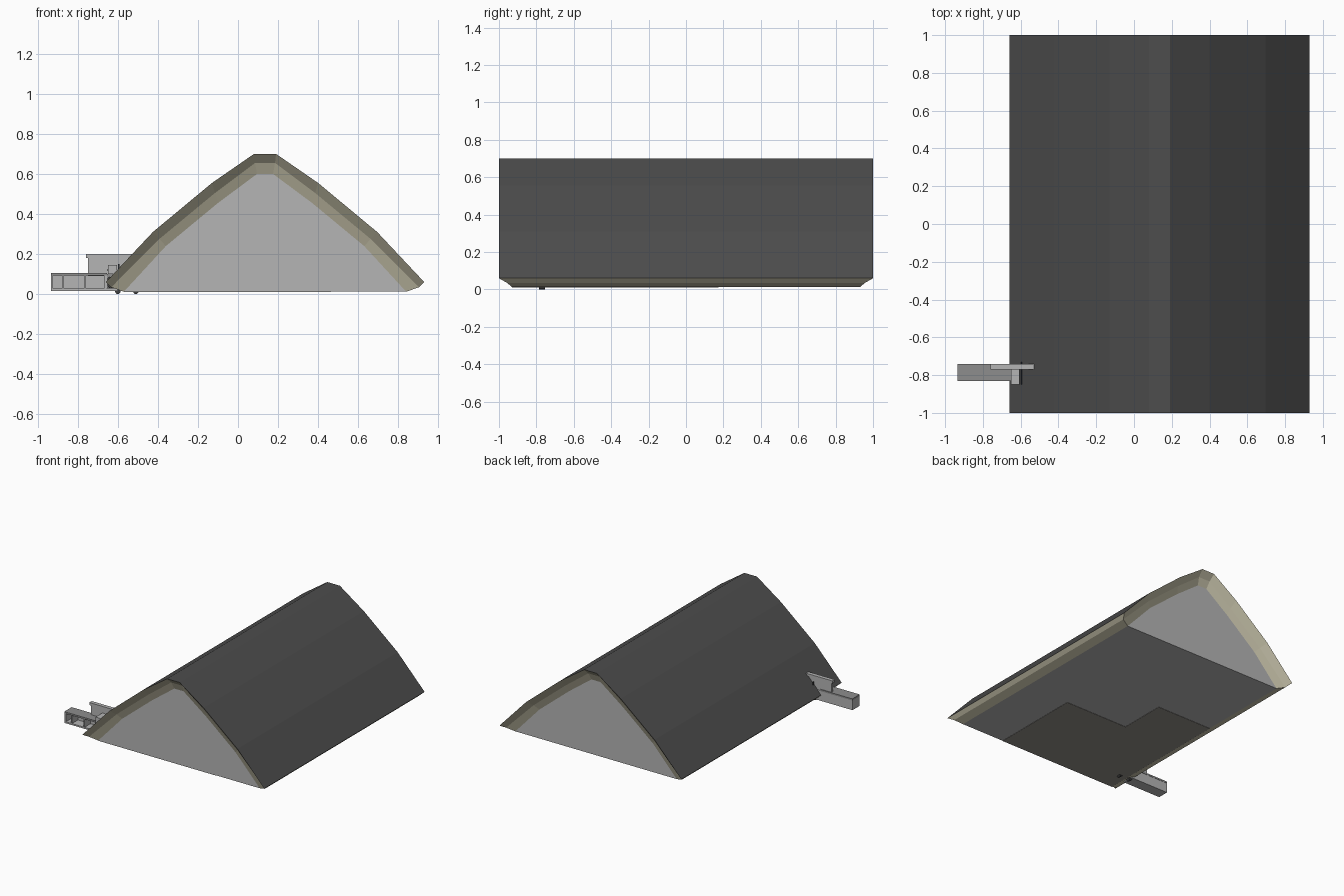
import bpy, bmesh, math

if "Cube" in bpy.data.objects:
    bpy.data.objects.remove(bpy.data.objects["Cube"])


def mat(name, rgb):
    m = bpy.data.materials.new(name)
    m.diffuse_color = (*rgb, 1)
    m.use_nodes = True
    m.node_tree.nodes["Principled BSDF"].inputs["Base Color"].default_value = m.diffuse_color
    return m


ROOF = mat("dark roof grey", (0.075, 0.075, 0.075))
TRIM = mat("beige trim", (0.54, 0.51, 0.38))
WALL = mat("wall grey", (0.46, 0.46, 0.46))
FLOOR = mat("brown grey floor", (0.29, 0.275, 0.25))
CAP = mat("mid grey", (0.27, 0.27, 0.27))
BLACK = mat("dark metal", (0.05, 0.05, 0.05))


def finish(name, bm, mats):
    me = bpy.data.meshes.new(name)
    bmesh.ops.recalc_face_normals(bm, faces=bm.faces)
    bm.to_mesh(me)
    bm.free()
    for m in mats:
        me.materials.append(m)
    ob = bpy.data.objects.new(name, me)
    bpy.context.collection.objects.link(ob)
    return ob


def box(name, x0, x1, y0, y1, z0, z1, m):
    bm = bmesh.new()
    bmesh.ops.create_cube(bm, size=1)
    for v in bm.verts:
        v.co = (x0 + (v.co.x + .5) * (x1 - x0),
                y0 + (v.co.y + .5) * (y1 - y0),
                z0 + (v.co.z + .5) * (z1 - z0))
    return finish(name, bm, [m])


def knob(name, x, y, z, r, length):
    bpy.ops.mesh.primitive_cylinder_add(vertices=12, radius=r, depth=length,
                                        location=(x, y, z), rotation=(math.pi / 2, 0, 0))
    ob = bpy.context.object
    ob.name = name
    ob.data.materials.append(BLACK)


# Roof: three nested half profiles (distance from ridge axis, height) and their end position
CX = 0.135
RINGS = [
    (1.0, [(0.795, 0.06), (0.56, 0.31), (0.265, 0.555), (0.055, 0.70)]),
    (0.955, [(0.768, 0.034), (0.528, 0.275), (0.25, 0.505), (0.05, 0.655)]),
    (0.93, [(0.705, 0.012), (0.495, 0.24), (0.235, 0.455), (0.04, 0.60)]),
]
bm = bmesh.new()


def ring(y, half):
    pts = [(CX - d, z) for d, z in half] + [(CX + d, z) for d, z in reversed(half)]
    return [bm.verts.new((x, y, z)) for x, z in pts]


front = [ring(-y, h) for y, h in RINGS]
back = [ring(y, h) for y, h in RINGS]


def face(verts, index):
    bm.faces.new(verts).material_index = index


for i in range(7):
    face((front[0][i], front[0][i + 1], back[0][i + 1], back[0][i]), 0)
    # gable trim bands
    for end in (front, back):
        for k in range(2):
            face((end[k][i], end[k][i + 1], end[k + 1][i + 1], end[k + 1][i]), 1)
# eave trim strips
for i in (0, 7):
    for k in range(2):
        face((front[k][i], front[k + 1][i], back[k + 1][i], back[k][i]), 1)
# gable walls and underside
face(front[2], 2)
face(back[2], 2)
face((front[2][0], front[2][7], back[2][7], back[2][0]), 2)
finish("roof", bm, [ROOF, TRIM, WALL])

# Darker stepped floor patch on the underside
bm = bmesh.new()
vs = [bm.verts.new((x, y, 0.010)) for x, y in
      [(-0.57, -0.93), (-0.57, 0.175), (-0.087, 0.175), (-0.087, -0.2), (0.465, -0.2), (0.465, -0.93)]]
f = bm.faces.new(vs)
ext = bmesh.ops.extrude_face_region(bm, geom=[f])
for v in ext["geom"]:
    if isinstance(v, bmesh.types.BMVert):
        v.co.z += 0.004
finish("floor_patch", bm, [FLOOR])

# Side arm: channel open to the front, with ribs
box("arm_web", -0.935, -0.60, -0.755, -0.742, 0.02, 0.095, WALL)
box("arm_bottom", -0.935, -0.60, -0.83, -0.742, 0.015, 0.027, WALL)
box("arm_cap", -0.935, -0.655, -0.832, -0.74, 0.092, 0.105, CAP)
for n, (a, b) in enumerate([(-0.935, -0.923), (-0.88, -0.87), (-0.77, -0.76), (-0.67, -0.655)]):
    box(f"arm_rib_{n + 1}", a, b, -0.83, -0.75, 0.02, 0.095, WALL)

# Upper rail
box("rail_board", -0.75, -0.53, -0.765, -0.745, 0.09, 0.18, WALL)
box("rail_cap", -0.76, -0.53, -0.77, -0.74, 0.18, 0.20, WALL)

# Cross clamp at the eave and small fixings
box("clamp_block", -0.65, -0.605, -0.85, -0.745, 0.10, 0.145, WALL)
box("clamp_foot", -0.655, -0.60, -0.83, -0.76, 0.03, 0.10, CAP)
box("clamp_pin", -0.598, -0.592, -0.85, -0.73, 0.12, 0.15, BLACK)
for n, z in enumerate((0.045, 0.075, 0.12)):
    knob(f"clamp_bolt_{n + 1}", -0.64, -0.80, z, 0.012, 0.08)
for n, x in enumerate((-0.60, -0.51)):
    knob(f"roller_{n + 1}", x, -0.77, 0.014, 0.014, 0.03)
